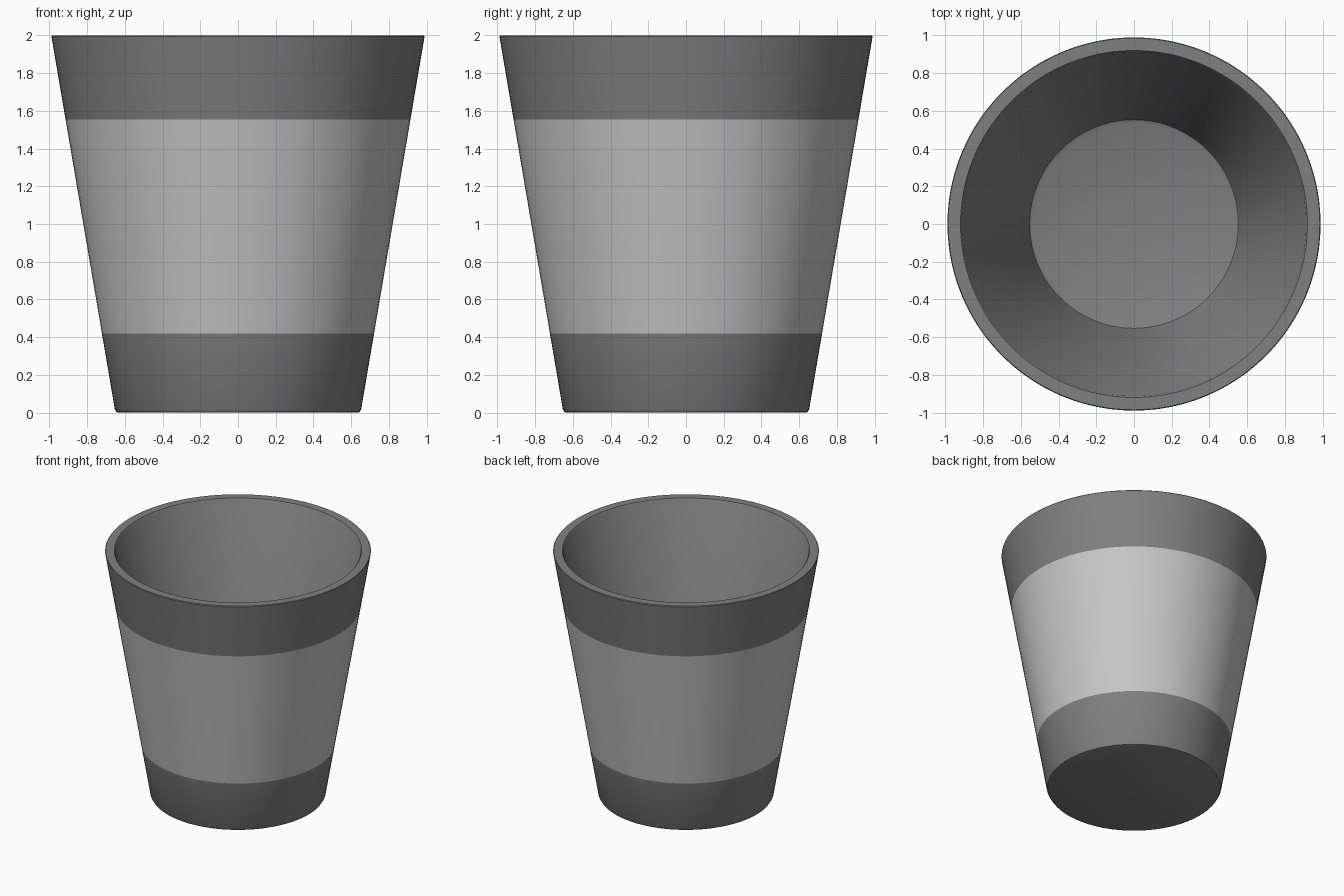
import bpy, bmesh, math

SEGMENTS = 96
BAND_LOW, BAND_HIGH = 0.42, 1.555
BASE_R, RIM_R, HEIGHT = 0.65, 0.99, 2.0

cube = bpy.data.objects.get("Cube")
if cube:
    bpy.data.objects.remove(cube, do_unlink=True)


def make_material(name, grey):
    mat = bpy.data.materials.new(name)
    mat.use_nodes = True
    colour = (grey, grey, grey, 1.0)
    mat.diffuse_color = colour
    mat.node_tree.nodes["Principled BSDF"].inputs["Base Color"].default_value = colour
    return mat


def wall(z):
    """Outer radius of the tapered wall at a height."""
    return BASE_R + (RIM_R - BASE_R) * z / HEIGHT


# Profile from the underside centre, up the outside, over the rim, to the floor
profile = [(0, 0), (0.635, 0), (0.645, 0.004), (wall(0.018), 0.018)]
profile += [(wall(z), z) for z in (BAND_LOW, BAND_HIGH, 1.995)]
profile += [(0.985, HEIGHT), (0.92, HEIGHT), (0.912, 1.99),
            (0.562, 0.15), (0.553, 0.128), (0.535, 0.12), (0, 0.12)]

bm = bmesh.new()
verts = [bm.verts.new((r, 0, z)) for r, z in profile]
edges = [bm.edges.new(pair) for pair in zip(verts, verts[1:])]
bmesh.ops.spin(bm, geom=verts + edges, cent=(0, 0, 0), axis=(0, 0, 1),
               angle=math.tau, steps=SEGMENTS)
bmesh.ops.remove_doubles(bm, verts=bm.verts, dist=0.0005)
bmesh.ops.recalc_face_normals(bm, faces=bm.faces)

# Light band on the outer wall only
for face in bm.faces:
    centre = face.calc_center_median()
    outside = face.normal.x * centre.x + face.normal.y * centre.y > 0
    face.material_index = int(outside and BAND_LOW < centre.z < BAND_HIGH)

mesh = bpy.data.meshes.new("cup_body")
bm.to_mesh(mesh)
bm.free()
mesh.materials.append(make_material("dark grey", 0.216))
mesh.materials.append(make_material("light grey", 0.57))

cup = bpy.data.objects.new("cup_body", mesh)
bpy.context.collection.objects.link(cup)
bpy.ops.object.select_all(action="DESELECT")
cup.select_set(True)
bpy.context.view_layer.objects.active = cup
bpy.ops.object.shade_smooth_by_angle(angle=math.radians(35))
